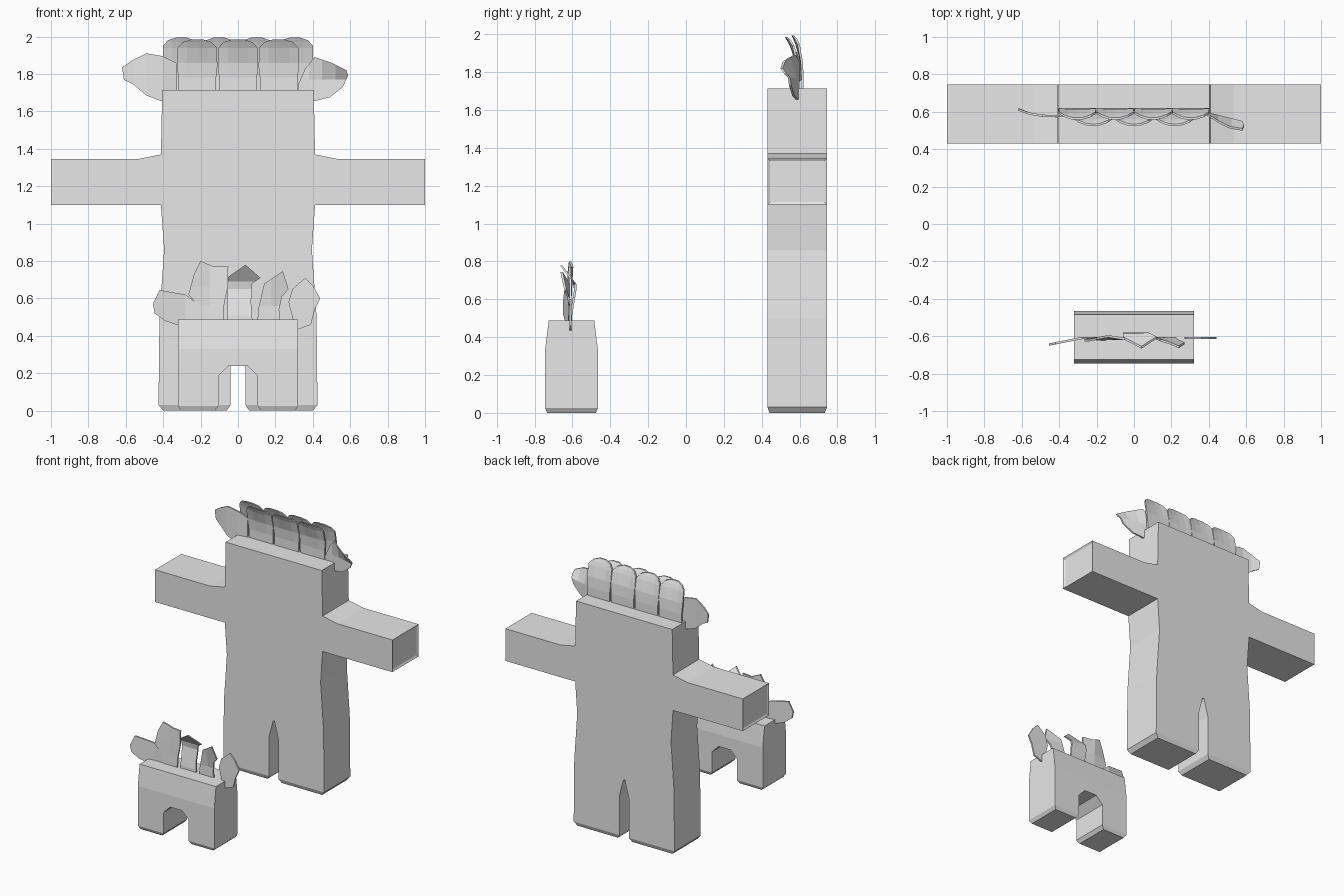
import bpy, bmesh, math
from mathutils import Vector

grey = bpy.data.materials.new("plain_grey")
grey.diffuse_color = (0.8, 0.8, 0.8, 1)


def prism(name, outline, y0, y1, zcuts=(), xcuts=(), warp=None, inset=False):
    """Extrude an (x, z) outline from y0 to y1, cut it into bands, then shift y by warp."""
    bm = bmesh.new()
    face = bm.faces.new([bm.verts.new((x, y0, z)) for x, z in outline])
    ext = bmesh.ops.extrude_face_region(bm, geom=[face])
    for v in ext["geom"]:
        if isinstance(v, bmesh.types.BMVert):
            v.co.y = y1
    cuts = [((0, 0, z), (0, 0, 1)) for z in zcuts] + [((x, 0, 0), (1, 0, 0)) for x in xcuts]
    for co, no in cuts:
        bmesh.ops.bisect_plane(bm, geom=bm.verts[:] + bm.edges[:] + bm.faces[:],
                               dist=1e-5, plane_co=co, plane_no=no)
    bmesh.ops.recalc_face_normals(bm, faces=bm.faces[:])
    if inset:  # framed ends of the arms
        ends = [f for f in bm.faces if abs(f.calc_center_median().x) > 0.99]
        bmesh.ops.inset_individual(bm, faces=ends, thickness=0.02, depth=0)
        for f in ends:
            for v in f.verts:
                v.co.x *= 0.992
    if warp:
        for v in bm.verts:
            v.co.y = warp(v.co.x, v.co.y, v.co.z)
    me = bpy.data.meshes.new(name)
    bm.to_mesh(me)
    bm.free()
    ob = bpy.data.objects.new(name, me)
    bpy.context.collection.objects.link(ob)
    me.materials.append(grey)
    return ob


def mirrored(half):
    return half + [(-x, z) for x, z in reversed(half)]


def leaf(name, outline, y, bend, zcuts=(), xcuts=()):
    prism(name, outline, y - 0.006, y + 0.006, zcuts, xcuts,
          lambda x, yy, z: yy + bend(x, z))


# Large standing figure
large = mirrored([(0.006, 0.46), (0.04, 0.33), (0.04, 0.03), (0.06, 0), (0.4, 0), (0.425, 0.03),
                  (0.42, 0.5), (0.395, 0.86), (0.412, 1.1), (1, 1.1), (1, 1.345),
                  (0.535, 1.345), (0.412, 1.37), (0.405, 1.715)])
prism("large_body", large, 0.43, 0.745, zcuts=[0.03], inset=True,
      warp=lambda x, y, z: y + (math.copysign(0.012, 0.59 - y) if z < 0.01 else 0))


# Small figure, narrowing to the top
def taper(x, y, z):
    d = 0.012 if z < 0.01 else max(0, (z - 0.33) / 0.16) * 0.02
    return y + (d if y < -0.6 else -d)


small = mirrored([(0.05, 0.24), (0.105, 0.185), (0.105, 0.025), (0.125, 0), (0.305, 0),
                  (0.322, 0.025), (0.322, 0.488)])
prism("small_body", small, -0.745, -0.465, zcuts=[0.025, 0.33], warp=taper)


# Upright leaves on the large figure: two overlapping rows curling forward
def upright(name, cx, w, y, top, curl):
    pts = [(-0.47, 1.66), (0.47, 1.66), (0.47, 1.78), (0.5, 1.84), (0.49, top - 0.045),
           (0.36, top - 0.015), (0.14, top), (-0.14, top), (-0.36, top - 0.015),
           (-0.49, top - 0.045), (-0.5, 1.84), (-0.47, 1.78)]

    def bend(x, z):
        t = max(0, z - 1.78) / 0.21
        u = (x - cx) / w
        return -curl * t * t * (1.1 - 1.6 * u * u)
    leaf(name, [(cx + a * w, z) for a, z in pts], y, bend,
         zcuts=[1.78, 1.86, 1.94, 1.97], xcuts=[cx - 0.25 * w, cx, cx + 0.25 * w])


for i in range(4):
    upright(f"back_leaf_{i + 1}", -0.303 + 0.202 * i, 0.2, 0.615, 1.995, 0.045)
for i in range(3):
    upright(f"front_leaf_{i + 1}", -0.218 + 0.218 * i, 0.215, 0.592, 1.985, 0.06)

# Side leaves of the large figure
leaf("left_side_leaf", [(-0.33, 1.66), (-0.33, 1.86), (-0.4, 1.895), (-0.49, 1.91), (-0.57, 1.87),
                        (-0.62, 1.835), (-0.61, 1.77), (-0.56, 1.745), (-0.49, 1.685),
                        (-0.41, 1.655)],
     0.59, lambda x, z: 0.015 * math.sin((x + 0.33) * 14) + (0.01 if x < -0.6 else 0),
     xcuts=[-0.4, -0.49, -0.56])
leaf("right_side_leaf", [(0.32, 1.66), (0.32, 1.74), (0.36, 1.83), (0.41, 1.89), (0.5, 1.86),
                         (0.58, 1.82), (0.588, 1.79), (0.56, 1.73), (0.49, 1.675),
                         (0.41, 1.655)],
     0.595, lambda x, z: -max(0, x - 0.38) * 0.25 - max(0, z - 1.77) * max(0, x - 0.38) * 4,
     zcuts=[1.77], xcuts=[0.38, 0.45, 0.52])

# Leaves on the small figure
leaf("small_leaf_1", [(-0.2, 0.45), (-0.18, 0.52), (-0.22, 0.575), (-0.28, 0.62), (-0.42, 0.645),
                      (-0.455, 0.57), (-0.445, 0.52), (-0.39, 0.48), (-0.3, 0.45)],
     -0.61, lambda x, z: min(0, x + 0.28) * 0.2, xcuts=[-0.28, -0.38])
leaf("small_leaf_2", [(-0.08, 0.44), (-0.075, 0.56), (-0.055, 0.66), (-0.052, 0.77),
                      (-0.13, 0.77), (-0.2, 0.8), (-0.235, 0.73), (-0.265, 0.62),
                      (-0.21, 0.56), (-0.18, 0.44)],
     -0.615, lambda x, z: -0.015 * math.sin((x + 0.05) * 20) * (z - 0.5) / 0.3,
     zcuts=[0.56, 0.66], xcuts=[-0.15])
leaf("small_leaf_3", [(-0.055, 0.44), (-0.055, 0.58), (-0.06, 0.71), (0.04, 0.78), (0.12, 0.71),
                      (0.075, 0.68), (0.07, 0.58), (0.08, 0.44)],
     -0.61, lambda x, z: 0.025 * min(1, max(0, z - 0.5) / 0.15) - max(0, z - 0.68) * 0.75,
     zcuts=[0.51, 0.58, 0.65, 0.69], xcuts=[0.01])
leaf("small_leaf_4", [(0.1, 0.44), (0.11, 0.55), (0.14, 0.68), (0.24, 0.745), (0.27, 0.65),
                      (0.235, 0.61), (0.22, 0.54), (0.23, 0.44)],
     -0.61, lambda x, z: -max(0, z - 0.56) * max(0, x - 0.08) * 1.6,
     zcuts=[0.56, 0.65], xcuts=[0.18])
leaf("small_leaf_5", [(0.31, 0.43), (0.29, 0.5), (0.27, 0.58), (0.29, 0.65), (0.36, 0.71),
                      (0.4, 0.67), (0.44, 0.6), (0.41, 0.54), (0.39, 0.46)],
     -0.61, lambda x, z: 0)
